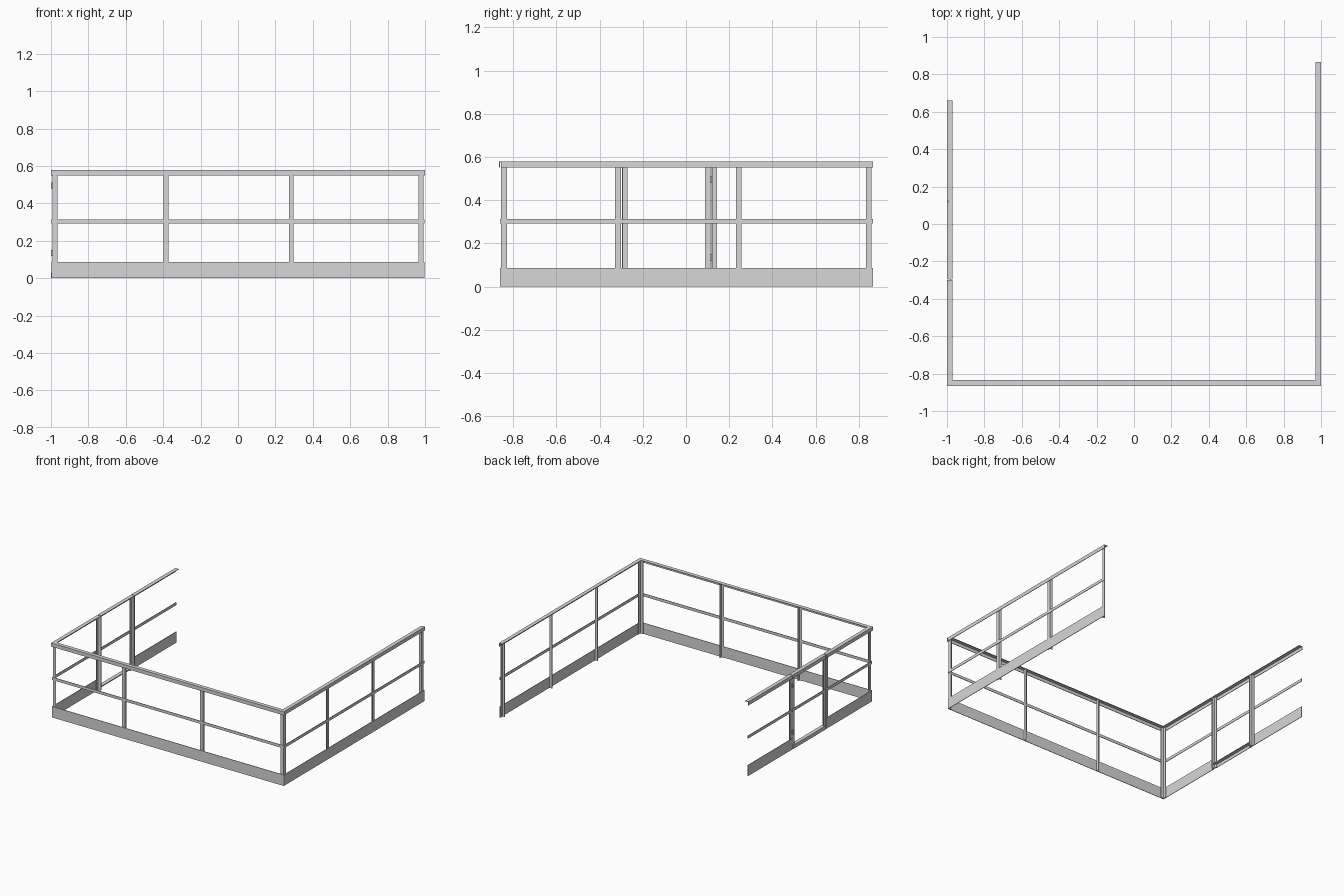
import bpy, bmesh

cube = bpy.data.objects.get("Cube")
if cube:
    bpy.data.objects.remove(cube, do_unlink=True)

steel = bpy.data.materials.new("galvanised_grey")
steel.use_nodes = True
GREY = (0.68, 0.68, 0.68, 1)
steel.diffuse_color = GREY
steel.node_tree.nodes["Principled BSDF"].inputs["Base Color"].default_value = GREY

# Each side is described by u (along the run), w (inward from outer face) and z
SIDES = {
    "front": lambda u, w, z: (u, -0.865 + w, z),
    "left": lambda u, w, z: (1 - w, u, z),
    "right": lambda u, w, z: (-1 + w, u, z),
}
T = 0.004                      # steel thickness
PLATE_OUT, PLATE_IN = 0.004, 0.008   # depth of flat bars and toe boards
DEPTH = 0.03                   # inner edge of rails and posts
TOP, MID = 0.578, 0.302
TOE_H = 0.085


def extrude(name, side, profile, axis, start, end):
    """Extrude a closed profile along the run ('u') or upward ('z')."""
    place = SIDES[side]
    bm = bmesh.new()
    rings = []
    for s in (start, end):
        pts = [(s, a, b) if axis == "u" else (a, b, s) for a, b in profile]
        rings.append([bm.verts.new(place(*p)) for p in pts])
    n = len(profile)
    for i in range(n):
        j = (i + 1) % n
        bm.faces.new((rings[0][i], rings[0][j], rings[1][j], rings[1][i]))
    bm.faces.new(rings[0])
    bm.faces.new(rings[1])
    bmesh.ops.recalc_face_normals(bm, faces=bm.faces)
    mesh = bpy.data.meshes.new(name)
    bm.to_mesh(mesh)
    bm.free()
    mesh.materials.append(steel)
    obj = bpy.data.objects.new(name, mesh)
    bpy.context.collection.objects.link(obj)


def rect(a0, a1, b0, b1):
    return [(a0, b0), (a1, b0), (a1, b1), (a0, b1)]


def rail_angle(name, side, start, end, top=TOP):
    """Angle bar with its web outside and its flange on top, inward."""
    low = top - 0.028
    extrude(name, side, [(0, low), (T, low), (T, top - T),
                         (DEPTH, top - T), (DEPTH, top), (0, top)], "u", start, end)


def flat_bar(name, side, start, end, low, high):
    extrude(name, side, rect(PLATE_OUT, PLATE_IN, low, high), "u", start, end)


def mid_rail(name, side, start, end):
    flat_bar(name + "_mid_rail", side, start, end, MID - 0.011, MID + 0.011)


def post(name, side, centre, flange=1):
    """Upright angle bar; flange picks the edge that turns inward."""
    a, b = centre - flange * 0.013, centre + flange * 0.013
    c = b - flange * T
    w0, w1 = PLATE_IN, PLATE_IN + T
    extrude(name, side, [(a, w0), (b, w0), (b, DEPTH), (c, DEPTH), (c, w1), (a, w1)],
            "z", 0.0, TOP - T)


def panel(name, side, start, end, inset=0.0):
    """Top rail, middle rail and toe board of one straight panel."""
    rail_angle(name + "_top_rail", side, start, end)
    mid_rail(name, side, start + inset, end - inset)
    flat_bar(name + "_toe_board", side, start + inset, end - inset, 0, TOE_H)


# Front panel
panel("front", "front", -1, 1, inset=PLATE_OUT)
for i, u in enumerate((-0.977, -0.385, 0.285, 0.979)):
    post(f"front_post_{i + 1}", "front", u, -1 if i == 0 else 1)

# Left panel with its closing post
panel("left", "left", -0.857, 0.865)
for i, u in enumerate((-0.842, -0.315, 0.245, 0.847)):
    post(f"left_post_{i + 1}", "left", u, 1 if i in (1, 2) else -1)

# Right side: fixed panels on both sides of the gate
panel("right_front", "right", -0.857, -0.3)
panel("right_back", "right", 0.122, 0.66)
post("right_corner_post", "right", -0.842, -1)
post("gate_latch_post", "right", -0.313, 1)
post("gate_hinge_post", "right", 0.131, -1)

# Gate with its own stiles and bottom angle
GATE = (-0.292, 0.118)
rail_angle("gate_top_rail", "right", *GATE)
mid_rail("gate", "right", *GATE)
rail_angle("gate_bottom_rail", "right", *GATE, top=0.03)
post("gate_front_stile", "right", -0.283, -1)
post("gate_back_stile", "right", 0.101, 1)

# Hinges between the gate and its post
for name, z in (("lower", 0.135), ("upper", 0.495)):
    extrude(name + "_gate_hinge", "right", rect(0.112, 0.12, 0, 0.008),
            "z", z - 0.016, z + 0.016)
